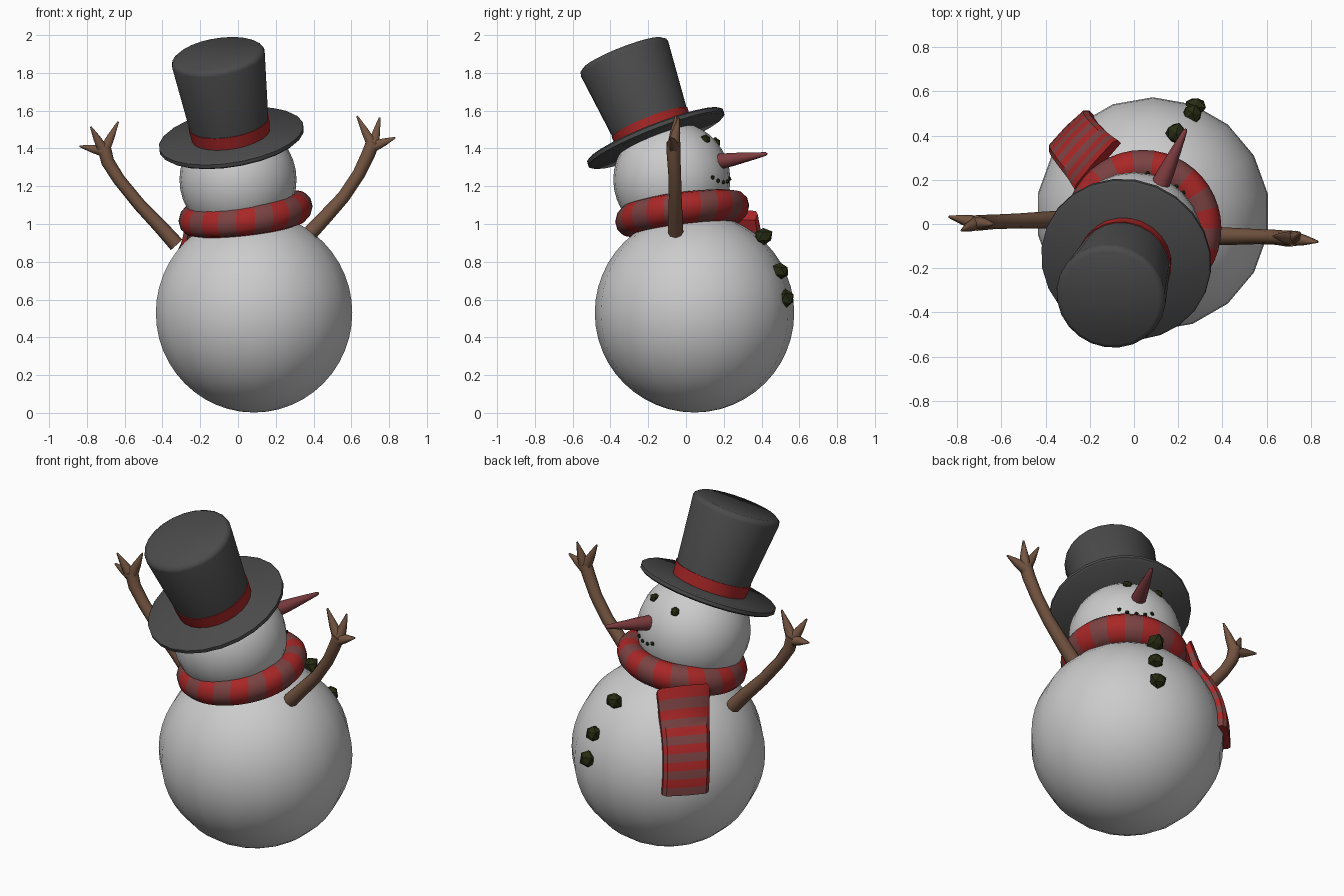
import bpy, bmesh, math, random
from mathutils import Vector, Matrix

if "Cube" in bpy.data.objects:
    bpy.data.objects.remove(bpy.data.objects["Cube"])

random.seed(4)


def material(name, rgb):
    m = bpy.data.materials.new(name)
    m.diffuse_color = (*rgb, 1)
    m.use_nodes = True
    m.node_tree.nodes["Principled BSDF"].inputs["Base Color"].default_value = m.diffuse_color
    return m


RED = material("red", (0.4, 0.02, 0.02))
MAUVE = material("dark_red", (0.2, 0.055, 0.055))
FELT = material("felt", (0.07, 0.07, 0.07))
BROWN = material("bark", (0.175, 0.09, 0.053))
COAL = material("coal", (0.02, 0.025, 0.006))
CARROT = material("carrot", (0.21, 0.045, 0.05))


def finish(name, bm, mats=(), angle=40):
    bmesh.ops.recalc_face_normals(bm, faces=bm.faces)
    me = bpy.data.meshes.new(name)
    bm.to_mesh(me)
    bm.free()
    ob = bpy.data.objects.new(name, me)
    bpy.context.collection.objects.link(ob)
    for m in mats:
        me.materials.append(m)
    if angle:
        bpy.ops.object.select_all(action='DESELECT')
        ob.select_set(True)
        bpy.context.view_layer.objects.active = ob
        bpy.ops.object.shade_smooth_by_angle(angle=math.radians(angle))
    return ob


def loft(name, rings, mats, loop=False, stripe=0, angle=40):
    """Skin a list of closed rings; alternate materials every `stripe` rings."""
    bm = bmesh.new()
    vs = [[bm.verts.new(p) for p in r] for r in rings]
    n = len(rings[0])
    for i in range(len(vs) if loop else len(vs) - 1):
        a, b = vs[i], vs[(i + 1) % len(vs)]
        for j in range(n):
            k = (j + 1) % n
            f = bm.faces.new((a[j], a[k], b[k], b[j]))
            f.material_index = (i // stripe) % 2 if stripe else 0
    if not loop:
        bm.faces.new(vs[0])
        bm.faces.new(vs[-1])
    return finish(name, bm, mats, angle)


def lathe(name, profile, origin, axis, mat, sides):
    """Revolve (radius, height) points around an axis."""
    m = Matrix.Translation(origin) @ Vector(axis).to_track_quat('Z', 'Y').to_matrix().to_4x4()
    ang = [2 * math.pi * j / sides for j in range(sides)]
    rings = [[m @ Vector((r * math.cos(a), r * math.sin(a), h)) for a in ang] for r, h in profile]
    return loft(name, rings, [mat])


def branch(name, path, sides=8):
    """Tapered twig through (x, y, z, radius) points."""
    pts = [Vector(p[:3]) for p in path]
    Y = Vector((0, 1, 0))
    rings = []
    for i, p in enumerate(pts):
        t = pts[min(i + 1, len(pts) - 1)] - pts[max(i - 1, 0)]
        side = Y.cross(t).normalized()
        up = t.cross(side).normalized()
        rings.append([p + path[i][3] * (up * math.cos(a) + side * math.sin(a))
                      for a in (2 * math.pi * j / sides for j in range(sides))])
    loft(name, rings, [BROWN], angle=60)


def ball(name, c, r, seg, rings):
    bm = bmesh.new()
    bmesh.ops.create_uvsphere(bm, u_segments=seg, v_segments=rings, radius=r,
                              matrix=Matrix.Translation(c))
    return finish(name, bm, angle=60)


def lump(name, c, r):
    bm = bmesh.new()
    bmesh.ops.create_icosphere(bm, subdivisions=1, radius=r)
    for v in bm.verts:
        v.co = v.co * random.uniform(0.88, 1.12) + Vector(c)
    finish(name, bm, [COAL], angle=0)


# snowballs
BODY = Vector((0.085, 0.045, 0.53))
HEAD = Vector((0, -0.075, 1.235))
ball("body", BODY, 0.528, 18, 24)
ball("head", HEAD, 0.31, 24, 18)

# top hat, leaning back
HAT, AXIS = Vector((-0.035, -0.16, 1.455)), Vector((-0.151, -0.362, 0.92))
lathe("hat_brim", [(0.378, -0.018), (0.388, -0.010), (0.388, 0.010), (0.378, 0.018)],
      HAT, AXIS, FELT, 24)
lathe("hat_crown", [(0.203, 0), (0.25, 0.455), (0.245, 0.472), (0.225, 0.486)],
      HAT, AXIS, FELT, 24)
lathe("hat_band", [(0.208, 0.01), (0.217, 0.088)], HAT, AXIS, RED, 24)

# carrot nose
base, tip = Vector((0.115, 0.17, 1.33)), Vector((0.235, 0.43, 1.372))
L = (tip - base).length
lathe("nose", [(0.043, 0), (0.036, L * 0.3), (0.021, L * 0.7), (0.01, L * 0.97), (0.004, L)],
      base, tip - base, CARROT, 10)

# coal eyes, mouth and buttons
for i, p in enumerate([(0.135, 0.105, 1.448), (-0.04, 0.155, 1.43)]):
    lump(f"eye_{i + 1}", p, 0.028)
for i, (az, z) in enumerate([(44, 1.247), (52, 1.23), (61.5, 1.222), (70.5, 1.225), (78.5, 1.24)]):
    a = math.radians(az)
    lump(f"mouth_{i + 1}", (0.31 * math.cos(a), HEAD.y + 0.31 * math.sin(a), z), 0.012)
for i, p in enumerate([(0.19, 0.41, 0.935), (0.265, 0.5, 0.75), (0.275, 0.527, 0.607)]):
    lump(f"button_{i + 1}", p, 0.05)

# scarf ring, tilted, striped every two segments
rings = []
for i in range(44):
    a = 2 * math.pi * i / 44
    ring = []
    for j in range(12):
        b = 2 * math.pi * j / 12
        r = 0.272 + 0.083 * math.cos(b)
        x, y = r * math.cos(a), r * math.sin(a)
        ring.append((0.04 + x, -0.02 + y, 1.055 + 0.085 * math.sin(b) + 0.11 * x + 0.12 * y))
    rings.append(ring)
loft("scarf_ring", rings, [RED, MAUVE], loop=True, stripe=2)

# scarf tail draped over the body
rings = []
for i in range(13):
    t = i / 12
    phi = math.radians(33 + 59 * t)
    az = math.radians(139 - 4 * t)
    out = Vector((math.sin(phi) * math.cos(az), math.sin(phi) * math.sin(az), math.cos(phi)))
    side = Vector((math.sin(az), -math.cos(az), 0))
    mid = BODY + out * (0.525 + 0.09 * max(0, 1 - t * 3.5) ** 1.5)
    w = 0.128 + 0.02 * (1 - t) ** 3
    rings.append([mid + side * (w * s) + out * h for s, h in
                  [(-1, -0.03), (-1, 0.008), (-0.85, 0.028), (0, 0.034),
                   (0.85, 0.028), (1, 0.008), (1, -0.03)]])
loft("scarf_tail", rings, [RED, MAUVE], stripe=1)

# stick arms with three fingers each
arms = {
    "left": ([(-0.325, 0.02, 0.89, 0.041), (-0.41, 0.018, 0.985, 0.038), (-0.52, 0.014, 1.10, 0.034),
              (-0.63, 0.01, 1.235, 0.033), (-0.69, 0.006, 1.33, 0.035), (-0.71, 0.005, 1.41, 0.036)],
             [(-0.634, 0.0, 1.542), (-0.78, -0.03, 1.515), (-0.838, 0.033, 1.412)]),
    "right": ([(0.385, -0.055, 0.955, 0.041), (0.46, -0.056, 1.035, 0.038), (0.56, -0.057, 1.145, 0.034),
               (0.64, -0.06, 1.265, 0.034), (0.69, -0.066, 1.37, 0.036), (0.715, -0.066, 1.435, 0.036)],
              [(0.63, -0.055, 1.572), (0.75, -0.04, 1.563), (0.832, -0.08, 1.457)]),
}
for side, (path, tips) in arms.items():
    branch(f"{side}_arm", path)
    root = Vector(path[-1][:3]) - Vector((0, 0, 0.025))
    for i, tp in enumerate(tips):
        end = Vector(tp)
        mid = root.lerp(end, 0.5)
        branch(f"{side}_finger_{i + 1}", [(*root, 0.034), (*mid, 0.023), (*end, 0.005)], 6)
